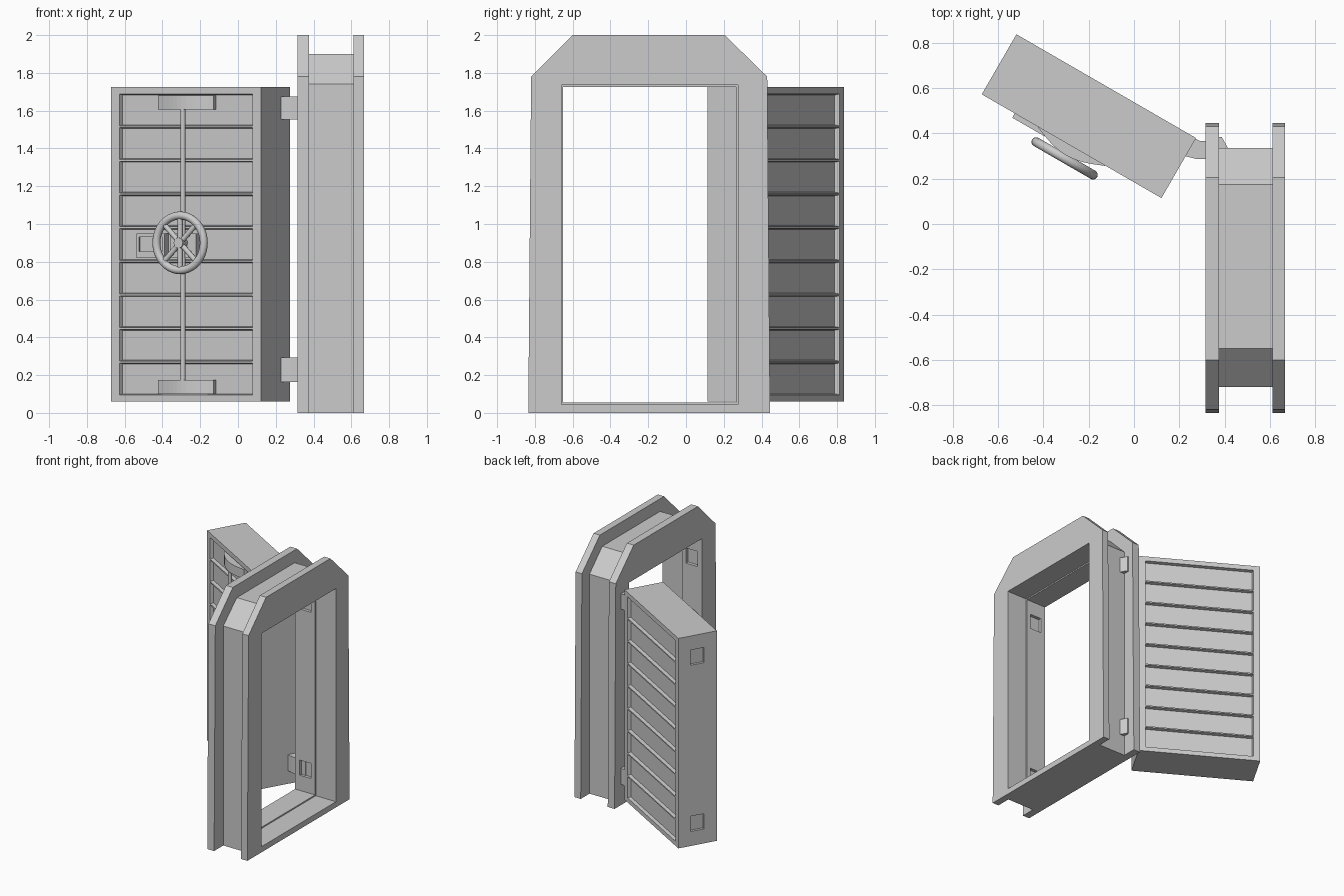
import bpy, bmesh
from math import radians, pi, cos, sin
from mathutils import Matrix, Vector

if "Cube" in bpy.data.objects:
    bpy.data.objects.remove(bpy.data.objects["Cube"])

# door space: x along the width, y through the thickness (front is -y)
DOOR = Matrix.Translation((-0.199, 0.476, 0)) @ Matrix.Rotation(radians(-30), 4, 'Z')
IDENT = Matrix.Identity(4)


def finish(name, bm, mat=IDENT):
    bmesh.ops.recalc_face_normals(bm, faces=bm.faces)
    me = bpy.data.meshes.new(name)
    bm.to_mesh(me)
    bm.free()
    ob = bpy.data.objects.new(name, me)
    ob.matrix_world = mat
    bpy.context.collection.objects.link(ob)
    return ob


def box(name, lo, hi, mat=IDENT):
    bm = bmesh.new()
    lo, hi = Vector(lo), Vector(hi)
    size = hi - lo
    bmesh.ops.create_cube(bm, size=1, matrix=Matrix.Translation((lo + hi) / 2) @ Matrix.Diagonal((*size, 1)))
    return finish(name, bm, mat)


def prism(name, pts, z0, z1, mat=IDENT):
    bm = bmesh.new()
    f = bm.faces.new([bm.verts.new((x, y, z0)) for x, y in pts])
    ext = bmesh.ops.extrude_face_region(bm, geom=[f])
    bmesh.ops.translate(bm, verts=[v for v in ext['geom'] if isinstance(v, bmesh.types.BMVert)],
                        vec=(0, 0, z1 - z0))
    return finish(name, bm, mat)


def rod(name, r, length, mat, segs=20):
    bm = bmesh.new()
    bmesh.ops.create_cone(bm, cap_ends=True, segments=segs, radius1=r, radius2=r, depth=length)
    ob = finish(name, bm, mat)
    smooth(ob)
    return ob


def smooth(ob):
    bpy.ops.object.select_all(action='DESELECT')
    bpy.context.view_layer.objects.active = ob
    ob.select_set(True)
    bpy.ops.object.shade_smooth_by_angle(angle=radians(40))


def cut(ob, lo, hi, mat=IDENT):
    c = box("cutter", lo, hi, mat)
    c.hide_render = True
    c.display_type = 'WIRE'
    m = ob.modifiers.new("pocket", 'BOOLEAN')
    m.operation, m.object, m.solver = 'DIFFERENCE', c, 'EXACT'


# frame: channel section swept around the doorway, one closed skin
flange = [(-.835, 0), (-.82, 1.78), (-.60, 2), (.205, 2), (.43, 1.78), (.445, 0)]
core = [(-.72, 0), (-.72, 1.74), (-.55, 1.9), (.175, 1.9), (.335, 1.74), (.335, 0)]
wide = [(-.66, .045), (-.66, 1.735), (-.5, 1.735), (.1, 1.735), (.275, 1.735), (.275, .045)]
tight = [(-.65, .055), (-.65, 1.725), (-.5, 1.725), (.1, 1.725), (.266, 1.725), (.266, .055)]
section = [(.315, flange), (.375, flange), (.375, core), (.612, core), (.612, flange),
           (.667, flange), (.667, wide), (.49, wide), (.49, tight), (.315, tight)]
bm = bmesh.new()
loops = [[bm.verts.new((x, y, z)) for y, z in outline] for x, outline in section]
for a, b in zip(loops, loops[1:] + loops[:1]):
    for i in range(6):
        j = (i + 1) % 6
        bm.faces.new((a[i], a[j], b[j], b[i]))
frame = finish("door_frame", bm)

# bolt pockets in both jambs
for z in (.235, 1.553):
    cut(frame, (.355, -.675, z - .06), (.455, -.60, z + .06))
    cut(frame, (.355, .20, z - .06), (.455, .29, z + .06))

# door slab with nine recessed panels on each face
us = [-.458, -.406, .406, .458]
zs = [.06] + [.096 + .178 * i + h for i in range(9) for h in (0, .168)] + [1.725]
bm = bmesh.new()
grids = [[[bm.verts.new((u, v, z)) for z in zs] for u in us] for v in (-.153, .153)]
panels = []
for g in grids:
    for i in range(3):
        for j in range(len(zs) - 1):
            f = bm.faces.new((g[i][j], g[i + 1][j], g[i + 1][j + 1], g[i][j + 1]))
            if i == 1 and j % 2 == 1:
                panels.append(f)
n = len(zs) - 1
rim = [(0, j) for j in range(n)] + [(i, n) for i in range(3)] + \
      [(3, j) for j in range(n, 0, -1)] + [(i, 0) for i in range(3, 0, -1)]
for (i, j), (k, l) in zip(rim, rim[1:] + rim[:1]):
    bm.faces.new((grids[0][i][j], grids[0][k][l], grids[1][k][l], grids[1][i][j]))
bmesh.ops.recalc_face_normals(bm, faces=bm.faces)
bmesh.ops.inset_individual(bm, faces=panels, thickness=.007, depth=-.025)
door = finish("door", bm, DOOR)
for z in (.235, 1.553):
    cut(door, (-.5, -.05, z - .06), (-.438, .055, z + .06), DOOR)

# hinges
hinge = [(.20, .31), (.235, .297), (.28, .286), (.39, .286), (.415, .335), (.387, .385),
         (.36, .385), (.32, .366), (.29, .367), (.265, .38), (.245, .37)]
for name, z0, z1 in (("lower_hinge", .164, .292), ("upper_hinge", .554 + 1, 1.676)):
    prism(name, hinge, z0, z1)

# arched brackets holding the locking rod
arc = [(-.17, -.12)] + [(-.17 + .34 * t / 12, -.155 - .045 * sin(pi * t / 12)) for t in range(13)] + [(.17, -.12)]
for name, z0, z1 in (("lower_bracket", .10, .175), ("upper_bracket", 1.605, 1.68)):
    prism(name, arc, z0, z1, DOOR)
rod("locking_rod", .013, 1.45, DOOR @ Matrix.Translation((0, -.185, .89)))

# lock case behind the wheel
plate = box("lock_plate", (-.29, -.175, .82), (-.12, -.12, .95), DOOR)
cut(plate, (-.275, -.2, .855), (-.135, -.163, .93), DOOR)
box("lock_case", (-.08, -.185, .82), (.08, -.12, .95), DOOR)

# hand wheel
HUB = DOOR @ Matrix.Translation((0, -.215, .90)) @ Matrix.Rotation(pi / 2, 4, 'X')
bpy.ops.mesh.primitive_torus_add(major_radius=.145, minor_radius=.021, major_segments=40, minor_segments=14)
wheel = bpy.context.object
wheel.name = "wheel_rim"
wheel.matrix_world = HUB
smooth(wheel)
for a in (45, 90, 135):
    rod("wheel_spoke", .014, .29, HUB @ Matrix.Rotation(radians(a), 4, 'Z') @ Matrix.Rotation(pi / 2, 4, 'Y'), 14)
rod("wheel_hub", .028, .09, HUB @ Matrix.Translation((0, 0, -.025)))
